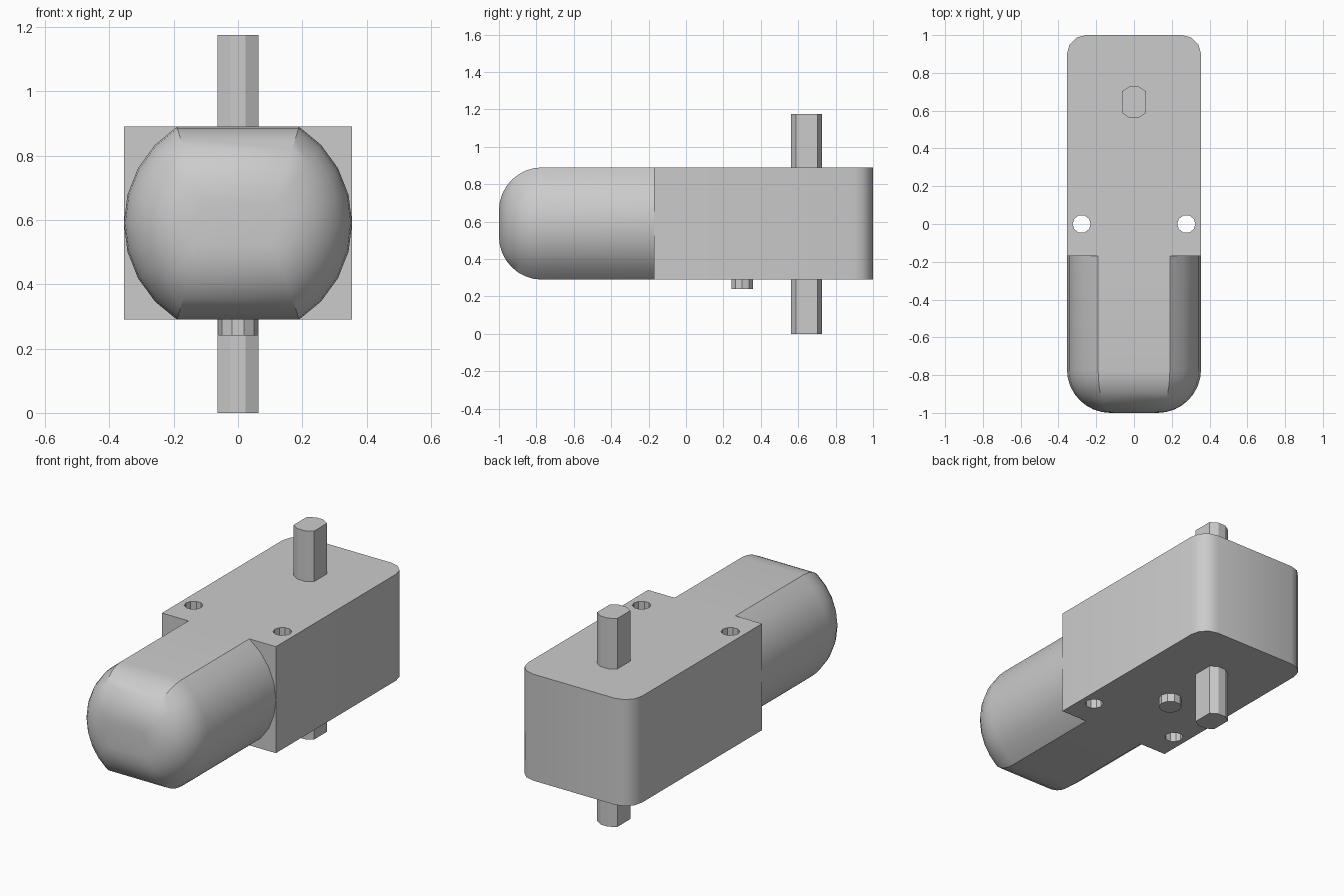
import bpy, bmesh, math

if "Cube" in bpy.data.objects:
    bpy.data.objects.remove(bpy.data.objects["Cube"])

grey = bpy.data.materials.new("Plain grey")
grey.use_nodes = True
grey.diffuse_color = (0.6, 0.6, 0.6, 1)
grey.node_tree.nodes["Principled BSDF"].inputs["Base Color"].default_value = (0.6, 0.6, 0.6, 1)

HALF_W, HALF_H, MID_Z = 0.355, 0.30, 0.59
JOINT_Y = -0.17


def loft(name, rings, cap_last=True, smooth=True):
    """Skin equal-length rings of points into one object."""
    bm = bmesh.new()
    rows = [[bm.verts.new(p) for p in ring] for ring in rings]
    for a, b in zip(rows, rows[1:]):
        for i in range(len(a)):
            j = (i + 1) % len(a)
            bm.faces.new((a[i], a[j], b[j], b[i]))
    bm.faces.new(rows[0])
    if cap_last:
        bm.faces.new(rows[-1])
    bmesh.ops.recalc_face_normals(bm, faces=bm.faces)
    mesh = bpy.data.meshes.new(name)
    bm.to_mesh(mesh)
    bm.free()
    mesh.materials.append(grey)
    ob = bpy.data.objects.new(name, mesh)
    bpy.context.collection.objects.link(ob)
    if smooth:
        bpy.ops.object.select_all(action='DESELECT')
        ob.select_set(True)
        bpy.context.view_layer.objects.active = ob
        bpy.ops.object.shade_smooth_by_angle(angle=math.radians(32))
    return ob


def prism(name, outline, z0, z1, smooth=False):
    return loft(name, [[(x, y, z) for x, y in outline] for z in (z0, z1)], smooth=smooth)


def arc(cx, cy, r, start, end, steps):
    angles = [math.radians(start + (end - start) * i / steps) for i in range(steps + 1)]
    return [(cx + r * math.cos(a), cy + r * math.sin(a)) for a in angles]


# Gearbox: block with rounded rear corners
R = 0.1
outline = [(-HALF_W, JOINT_Y), (HALF_W, JOINT_Y)]
outline += arc(HALF_W - R, 1 - R, R, 0, 90, 3) + arc(R - HALF_W, 1 - R, R, 90, 180, 3)
gearbox = prism("gearbox", outline, MID_Z - HALF_H, MID_Z + HALF_H, smooth=True)

# Mounting holes through the gearbox
for side, label in ((1, "left"), (-1, "right")):
    cutter = prism(label + "_hole_cutter", arc(side * 0.277, 0, 0.048, 0, 324, 9), 0.1, 1.1)
    cutter.hide_render = True
    cutter.hide_set(True)
    cut = gearbox.modifiers.new(label + "_hole", 'BOOLEAN')
    cut.operation, cut.solver, cut.object = 'DIFFERENCE', 'EXACT', cutter
bpy.context.view_layer.objects.active = gearbox
for mod in list(gearbox.modifiers):
    if mod.type == 'BOOLEAN':
        bpy.ops.object.modifier_apply(modifier=mod.name)
for ob in list(bpy.data.objects):
    if ob.name.endswith("_hole_cutter"):
        bpy.data.objects.remove(ob)


# Motor can: cylinder with flat top and bottom and a rounded front end
def can_ring(y, inset):
    r, h = HALF_W - inset, HALF_H - inset
    a = math.degrees(math.asin(h / r))
    section = arc(0, MID_Z, r, -a, a, 8) + arc(0, MID_Z, r, 180 - a, 180 + a, 8)
    return [(x, y, z) for x, z in section]


FILLET, STEPS = 0.23, 8
rings = []
for i in range(STEPS + 1):
    t = math.pi / 2 * i / STEPS
    rings.append(can_ring(-1 + FILLET * (1 - math.sin(t)), FILLET * (1 - math.cos(t))))
rings = rings[::-1]
rings[0] = can_ring(-1, FILLET)
rings = [can_ring(-1 + FILLET * (1 - math.cos(math.pi / 2 * i / STEPS)),
                  FILLET * (1 - math.sin(math.pi / 2 * i / STEPS))) for i in range(STEPS + 1)]
rings.append(can_ring(JOINT_Y, 0))
loft("motor_can", rings, cap_last=False)

# Output shaft: round bar with two flats, passing through the gearbox
SHAFT_Y, SHAFT_R = 0.645, 0.086
flat = math.degrees(math.acos(0.064 / SHAFT_R))
shaft = arc(0, SHAFT_Y, SHAFT_R, flat, 180 - flat, 3) + arc(0, SHAFT_Y, SHAFT_R, 180 + flat, 360 - flat, 3)
prism("output_shaft", shaft, 0, 1.175)

# Locating peg under the gearbox
prism("locating_peg", arc(0, 0.3, 0.061, 0, 324, 9), 0.24, 0.30)
